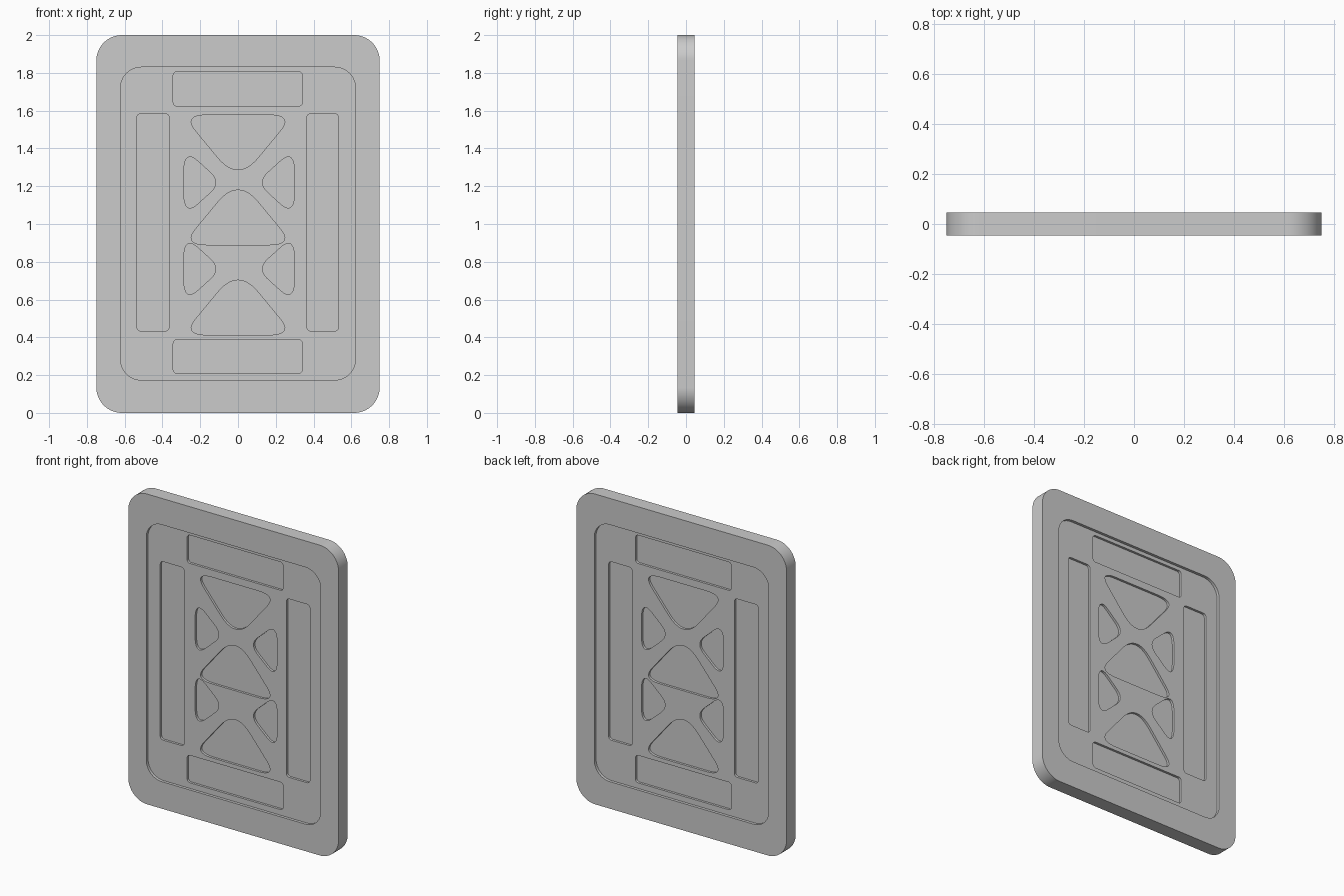
import bpy, bmesh, math
from mathutils import Vector

if "Cube" in bpy.data.objects:
    bpy.data.objects.remove(bpy.data.objects["Cube"])

HALF = 0.046      # half thickness of the slab
PANEL = 0.028     # half thickness at the recessed panel
POCKET = 0.013    # half thickness at the pocket floors


def rounded(corners, weight, steps=12):
    """Outline from corners (x, z, trim before, trim after), rounded with conic arcs."""
    out = []
    n = len(corners)
    for i, (x, z, d_in, d_out) in enumerate(corners):
        p = Vector((x, z))
        a = p + (Vector(corners[i - 1][:2]) - p).normalized() * d_in
        b = p + (Vector(corners[(i + 1) % n][:2]) - p).normalized() * d_out
        for k in range(steps + 1):
            t = k / steps
            u, v, w = (1 - t) ** 2, 2 * weight * t * (1 - t), t * t
            out.append((a * u + p * v + b * w) / (u + v + w))
    return out


def rect(x0, x1, z0, z1, r, steps=12):
    pts = [(x0, z0), (x1, z0), (x1, z1), (x0, z1)]
    return rounded([(x, z, r, r) for x, z in pts], math.sqrt(0.5), steps)


def big_triangle(base, up):
    """Wide soft triangle; up is +1 or -1 for the tip direction."""
    return rounded([(-0.293, base, 0.109, 0.13), (0.293, base, 0.13, 0.109),
                    (0, base + 0.355 * up, 0.169, 0.169)], 1.0)


def small_triangle(zc, side, shift):
    """Small soft triangle whose tip points to the centre line."""
    x_tip, x_out = side * 0.094 + shift, side * 0.293 + shift
    return rounded([(x_tip, zc, 0.081, 0.081), (x_out, zc - 0.18, 0.102, 0.13),
                    (x_out, zc + 0.18, 0.13, 0.102)], 1.0)


def prisms(name, outlines, spans):
    """One object with every outline extruded along y over every span."""
    bm = bmesh.new()
    for y0, y1 in spans:
        for pts in outlines:
            lo = [bm.verts.new((p.x, y0, p.y)) for p in pts]
            hi = [bm.verts.new((p.x, y1, p.y)) for p in pts]
            bm.faces.new(lo)
            bm.faces.new(hi[::-1])
            for i in range(len(pts)):
                j = (i + 1) % len(pts)
                bm.faces.new((lo[j], lo[i], hi[i], hi[j]))
    bmesh.ops.recalc_face_normals(bm, faces=bm.faces)
    mesh = bpy.data.meshes.new(name)
    bm.to_mesh(mesh)
    bm.free()
    ob = bpy.data.objects.new(name, mesh)
    bpy.context.collection.objects.link(ob)
    return ob


def cut(target, outlines, depth):
    """Sink the outlines into the front and the back, then remove the cutter."""
    cutter = prisms("cutter", outlines, [(-0.1, -depth), (depth, 0.1)])
    cutter.hide_render = True
    mod = target.modifiers.new("cut", 'BOOLEAN')
    mod.operation, mod.solver, mod.object = 'DIFFERENCE', 'EXACT', cutter
    bpy.ops.object.modifier_apply(modifier=mod.name)
    bpy.data.objects.remove(cutter)


# Main slab
panel = prisms("door_panel", [rect(-0.75, 0.75, 0, 2, 0.135, 16)], [(-HALF, HALF)])
bpy.context.view_layer.objects.active = panel
panel.select_set(True)

# Recessed field inside the frame
cut(panel, [rect(-0.622, 0.622, 0.174, 1.83, 0.11)], PANEL)

# Pockets: border bars, large triangles, small triangles
pockets = [rect(-0.343, 0.341, 1.624, 1.806, 0.02, 6),
           rect(-0.343, 0.341, 0.21, 0.387, 0.02, 6),
           rect(-0.535, -0.365, 0.434, 1.584, 0.02, 6),
           rect(0.365, 0.532, 0.434, 1.584, 0.02, 6),
           big_triangle(1.577, -1), big_triangle(0.89, 1), big_triangle(0.413, 1)]
pockets += [small_triangle(zc, side, 0.006) for zc in (1.22, 0.762) for side in (-1, 1)]
cut(panel, pockets, POCKET)

bpy.ops.object.shade_smooth_by_angle(angle=math.radians(30))
